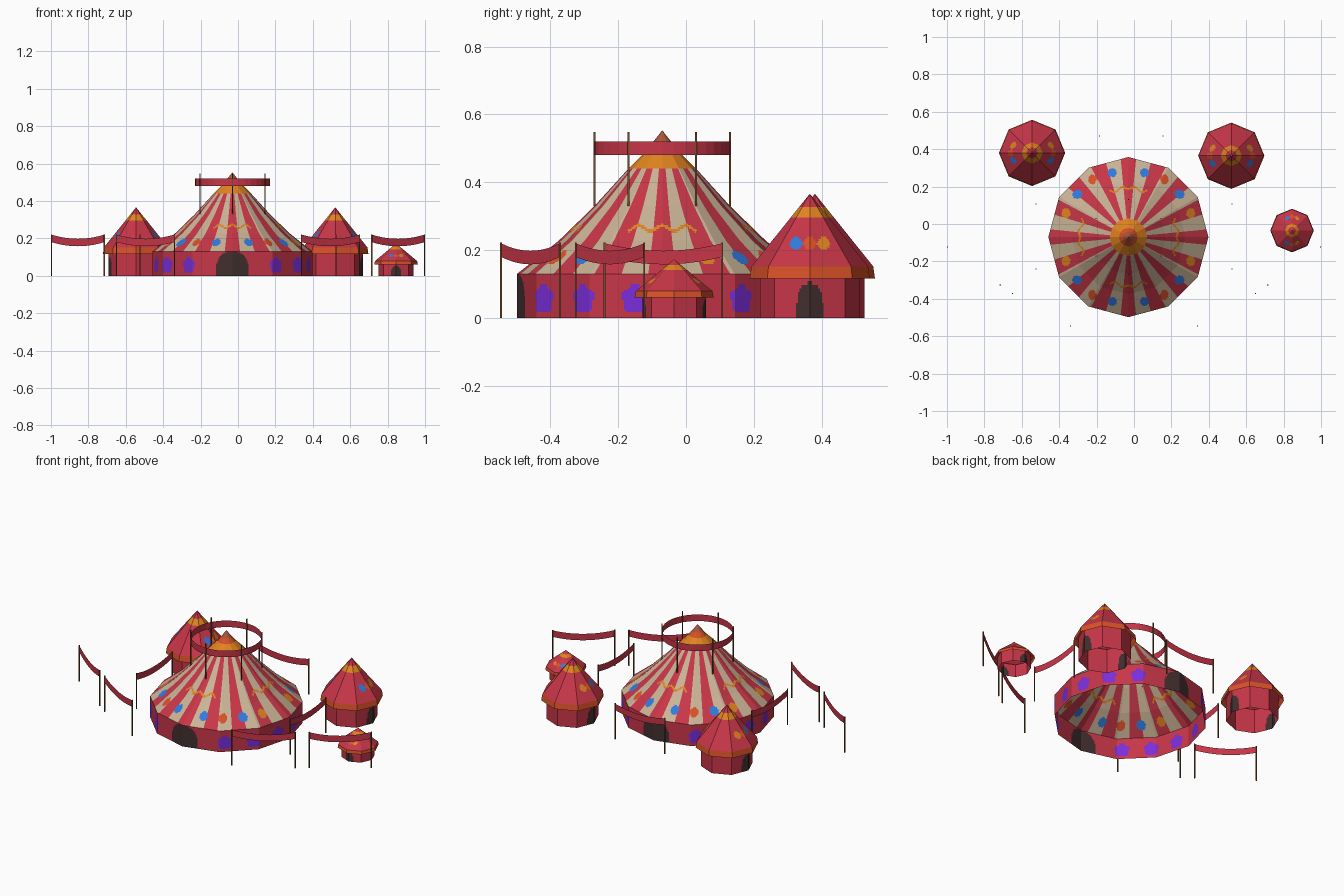
import bpy, math
from math import pi, cos, sin, hypot, atan2, radians

if "Cube" in bpy.data.objects:
    bpy.data.objects.remove(bpy.data.objects["Cube"])

# One flat colour per material (sRGB values turned linear)
def lin(c):
    c /= 255
    return c / 12.92 if c <= 0.04045 else ((c + 0.055) / 1.055) ** 2.4

NAMES, MATS = [], []
for name, rgb in [("red", (200, 54, 72)), ("cream", (202, 180, 150)), ("orange", (226, 132, 32)),
                  ("coral", (218, 82, 40)), ("blue", (48, 122, 222)), ("purple", (122, 46, 216)),
                  ("door_dark", (66, 46, 46)), ("pole_brown", (112, 78, 40)), ("tip_brown", (170, 86, 58))]:
    m = bpy.data.materials.new(name)
    m.diffuse_color = (*[lin(c) for c in rgb], 1)
    m.use_nodes = True
    m.node_tree.nodes["Principled BSDF"].inputs["Base Color"].default_value = m.diffuse_color
    NAMES.append(name)
    MATS.append(m)

def add(name, verts, faces, colours):
    me = bpy.data.meshes.new(name)
    me.from_pydata(verts, [], faces)
    used = sorted(set(colours))
    for c in used:
        me.materials.append(MATS[NAMES.index(c)])
    for p, c in zip(me.polygons, colours):
        p.material_index = used.index(c)
    ob = bpy.data.objects.new(name, me)
    bpy.context.collection.objects.link(ob)
    return ob

# Faceted n-sided canvas shell, finely split so that a rule can paint it
def shell(name, centre, n, sub, profile, rule):
    cols, rows = n * sub, [profile[0][:2]]
    for (r0, z0, _), (r1, z1, k) in zip(profile, profile[1:]):
        rows += [(r0 + (r1 - r0) * i / k, z0 + (z1 - z0) * i / k) for i in range(1, k + 1)]

    def point(r, z, j):
        a = 2 * pi * j / cols
        f = cos(pi / n) / cos(a % (2 * pi / n) - pi / n) if j % sub else 1.0
        return (r * f * cos(a), r * f * sin(a), z)

    local = [point(r, z, j) for r, z in rows for j in range(cols)]
    faces, colours = [], []
    for i in range(len(rows) - 1):
        for j in range(cols):
            k = (j + 1) % cols
            f = (i * cols + j, i * cols + k, (i + 1) * cols + k, (i + 1) * cols + j)
            faces.append(f)
            mid = [sum(local[v][c] for v in f) / 4 for c in range(3)]
            colours.append(rule(*mid))
    add(name, [(x + centre[0], y + centre[1], z) for x, y, z in local], faces, colours)

def arch(u, z, width, height):
    t = z / height
    return t < 1 and abs(u) < width / 2 * math.sqrt(1 - t ** 3)

# ---- Main tent: 12 sides, doors front and back, flowers on the wall
MAIN, R = (-0.03, -0.07), 0.428

def wall_paint(x, y, z):
    if arch(x, z, 0.18, 0.132):
        return "door_dark"
    deg = math.degrees(atan2(y, x))
    centre = (math.floor(deg / 22.5) + 0.5) * 22.5
    if abs(abs(centre) - 90) > 15:
        u, v = radians(deg - centre) * R, z - 0.056
        if hypot(u, v) < 0.042 + 0.005 * cos(5 * atan2(u, v)):
            return "purple"
    return "red"

DOTS = [(21, "orange"), (40, "blue"), (58, "coral"), (76, "blue")]

def roof_paint(x, y, z):
    if z > 0.515:
        return "tip_brown"
    if z > 0.49:
        return "coral"
    if z > 0.44:
        return "orange"
    r = hypot(x, y)
    quad = math.degrees(atan2(abs(y), abs(x)))
    for a, colour in DOTS:
        if hypot(radians(quad - a) * r, (z - 0.178) * 1.3) < 0.025:
            return colour
    # short garland on each of the four sides
    side = min(abs(x), abs(y))
    if side < 0.1 and abs(z - 0.264 - 0.008 * cos(side * 90)) < 0.005:
        return "orange"
    deg = math.degrees(atan2(y, x)) % 22.5
    return "red" if deg < 5.625 or deg > 16.875 else "cream"

shell("main_tent_wall", MAIN, 12, 32, [(R, 0, 0), (R, 0.13, 22)], wall_paint)
shell("main_tent_roof", MAIN, 12, 32,
      [(R, 0.13, 0), (0.305, 0.228, 20), (0.2, 0.33, 18), (0.1, 0.44, 10), (0.05, 0.49, 2),
       (0.03, 0.515, 1), (0.001, 0.552, 1)], roof_paint)

# ---- Small tents: 8 sides, overhanging brim, pointed roof
def small_tent(name, centre, wall_r, brim_r, wall_h, brim_z, apex, along_x, door):
    k = brim_r / 0.172

    def axes(x, y):
        return (abs(x), y) if along_x else (abs(y), x)

    def wall(x, y, z):
        out, u = axes(x, y)
        return "door_dark" if out > wall_r * 0.5 and arch(u, z, *door) else "red"

    def roof(x, y, z):
        if z < wall_h:
            return "coral"
        t = (z - wall_h) / (apex - wall_h)
        if 0.67 < t < 0.82:
            return "orange"
        out, u = axes(x, y)
        for c, colour in ((-0.04, "blue"), (0, "coral"), (0.04, "orange")):
            if out > 0.05 * k and hypot(u - c * k, (t - 0.32) * 0.23 * k) < 0.019 * k:
                return colour
        return "red"

    shell(name + "_wall", centre, 8, 18, [(wall_r, 0, 0), (wall_r, wall_h, 14)], wall)
    shell(name + "_roof", centre, 8, 18, [(brim_r * 1.03, brim_z, 0), (brim_r, wall_h, 1),
                                          (0.001, apex, 34)], roof)

small_tent("left_tent", (-0.545, 0.38), 0.147, 0.172, 0.152, 0.117, 0.365, True, (0.08, 0.105))
small_tent("right_tent", (0.52, 0.365), 0.147, 0.172, 0.152, 0.117, 0.365, True, (0.08, 0.105))
small_tent("ticket_tent", (0.845, -0.035), 0.094, 0.113, 0.079, 0.06, 0.172, False, (0.055, 0.056))

# ---- Thin square poles
def pole(name, x, y, z0, z1, w=0.0028):
    corners = [(-w, -w), (w, -w), (w, w), (-w, w)]
    v = [(x + a, y + b, z) for z in (z0, z1) for a, b in corners]
    f = [(i, (i + 1) % 4, 4 + (i + 1) % 4, 4 + i) for i in range(4)] + [(3, 2, 1, 0), (4, 5, 6, 7)]
    add(name, v, f, ["pole_brown"] * 6)

# ---- Ring banner around the tent top, on six poles
N = 36
ring = [(MAIN[0] + 0.2 * cos(2 * pi * i / N), MAIN[1] + 0.2 * sin(2 * pi * i / N), z)
        for z in (0.48, 0.52) for i in range(N)]
add("ring_banner", ring, [(i, (i + 1) % N, N + (i + 1) % N, N + i) for i in range(N)], ["red"] * N)
for i in range(6):
    a = radians(90 + 60 * i)
    pole(f"ring_pole_{i}", MAIN[0] + 0.2 * cos(a), MAIN[1] + 0.2 * sin(a), 0.33, 0.548)

# ---- Sagging banners, each hung between two poles
def banner(name, p, q):
    n, verts = 10, []
    for i in range(n + 1):
        t = i / n
        sag = 0.022 * 4 * t * (1 - t)
        x, y = p[0] + (q[0] - p[0]) * t, p[1] + (q[1] - p[1]) * t
        verts += [(x, y, 0.177 - sag + 0.003), (x, y, 0.22 - sag)]
    add(name, verts, [(2 * i, 2 * i + 2, 2 * i + 3, 2 * i + 1) for i in range(n)], ["red"] * n)
    for tag, e in (("start", p), ("end", q)):
        pole(f"{name}_pole_{tag}", *e, 0, 0.222)

for side, s in (("left", -1), ("right", 1)):
    banner(f"{side}_front_banner", (s * 0.34, -0.545), (s * 0.65, -0.372))
    banner(f"{side}_outer_banner", (s * 0.715, -0.325), (s * 0.997, -0.123))
    banner(f"{side}_side_banner", (s * 0.525, -0.24), (s * 0.525, 0.107))
banner("back_banner", (-0.185, 0.47), (0.155, 0.47))
